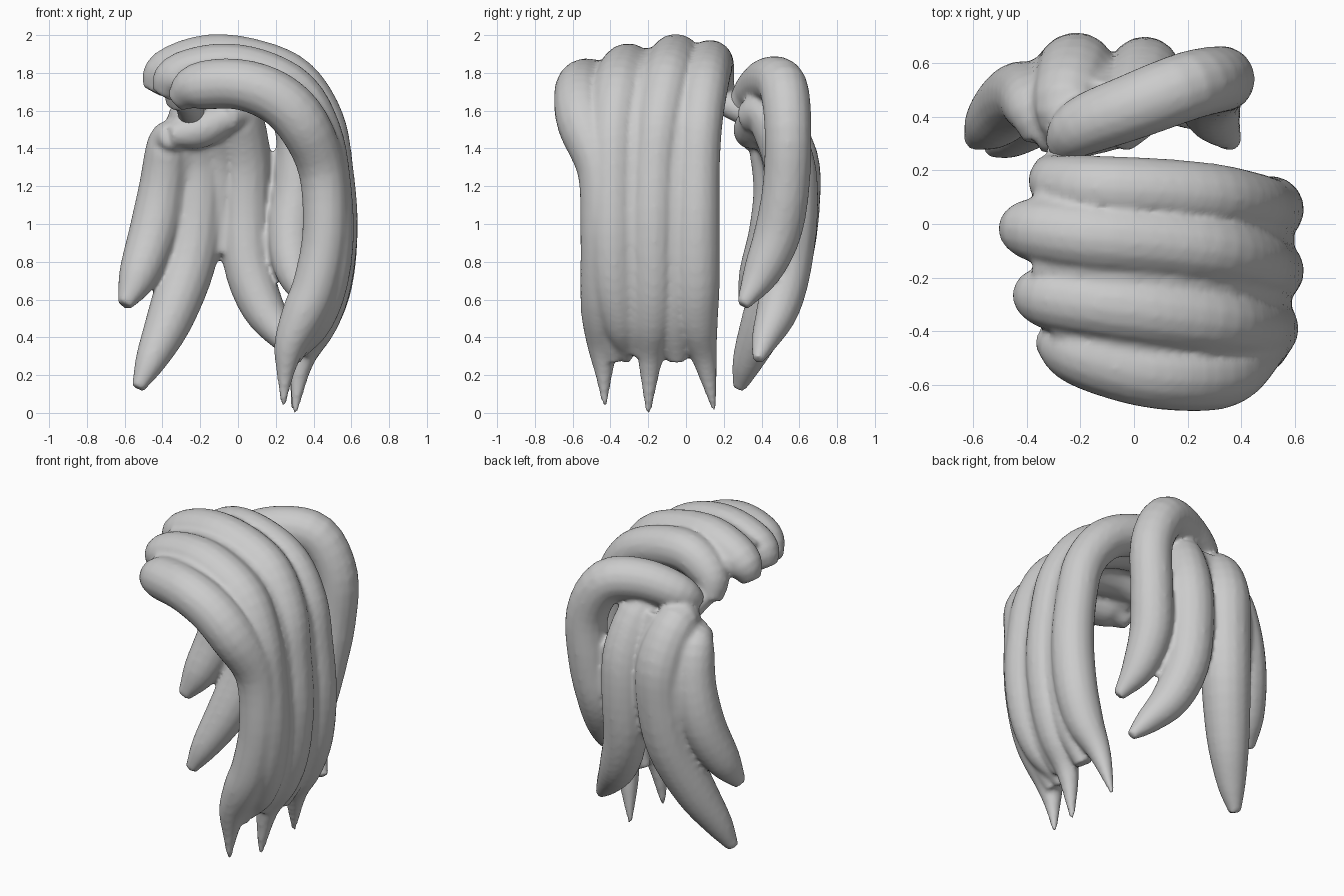
import bpy, bmesh, math
from mathutils import Vector

SIDES = 16
STEPS = 4

grey = bpy.data.materials.new("light_grey")
grey.diffuse_color = (0.6, 0.6, 0.6, 1)


def spline(points):
    """Catmull-Rom through (x, y, z, radius) points."""
    p = [Vector(q) for q in points]
    p = [2 * p[0] - p[1]] + p + [2 * p[-1] - p[-2]]
    out = []
    for i in range(1, len(p) - 2):
        a, b, c, d = p[i - 1:i + 3]
        for s in range(STEPS):
            t = s / STEPS
            out.append(0.5 * (2 * b + (c - a) * t + (2 * a - 5 * b + 4 * c - d) * t * t
                              + (3 * b - a - 3 * c + d) * t ** 3))
    return out + [p[-2]]


def strand(bm, points):
    """Tapered round lock swept along a path, capped at both ends."""
    path = spline(points)
    pos = [q.to_3d() for q in path]
    rings = []
    side = None
    for i, c in enumerate(pos):
        tan = (pos[min(i + 1, len(pos) - 1)] - pos[max(i - 1, 0)]).normalized()
        if side is None:
            side = tan.orthogonal()
        side = (side - tan * side.dot(tan)).normalized()
        up = tan.cross(side)
        r = max(path[i][3], 0.012)
        rings.append([bm.verts.new(c + r * (math.cos(a) * side + math.sin(a) * up))
                      for a in (2 * math.pi * k / SIDES for k in range(SIDES))])
    for r0, r1 in zip(rings, rings[1:]):
        for k in range(SIDES):
            n = (k + 1) % SIDES
            bm.faces.new((r0[k], r0[n], r1[n], r1[k]))
    bm.faces.new(rings[0][::-1])
    bm.faces.new(rings[-1])


def blended(name, strands):
    """Fuse several locks into one softly creased body."""
    bm = bmesh.new()
    for s in strands:
        strand(bm, s)
    bmesh.ops.recalc_face_normals(bm, faces=bm.faces[:])
    me = bpy.data.meshes.new(name)
    bm.to_mesh(me)
    bm.free()
    me.materials.append(grey)
    ob = bpy.data.objects.new(name, me)
    bpy.context.collection.objects.link(ob)
    rm = ob.modifiers.new("fuse", 'REMESH')
    rm.mode = 'VOXEL'
    rm.voxel_size = 0.015
    rm.use_smooth_shade = True
    sm = ob.modifiers.new("soften", 'SMOOTH')
    sm.factor = 0.5
    sm.iterations = 5


def web(a, b, radius, first, last):
    """Filler running midway between two neighbouring locks."""
    mid = [(Vector(p) + Vector(q)) / 2 for p, q in zip(a, b)][first:last]
    return [(m[0], m[1], m[2], min(radius, m[3] * .8)) for m in mid]


# large swept locks arching over the top and down the right side
front = [
    (-.33, -.42, 1.65, .06), (-.22, -.47, 1.725, .125), (0, -.54, 1.74, .135),
    (.2, -.56, 1.67, .14), (.345, -.54, 1.525, .14), (.445, -.45, 1.28, .125),
    (.46, -.44, .95, .12), (.41, -.44, .68, .12), (.345, -.44, .52, .115),
    (.275, -.44, .36, .085), (.25, -.435, .2, .045), (.24, -.43, .035, .012)]
second = [
    (-.4, -.26, 1.68, .06), (-.33, -.27, 1.77, .12), (-.12, -.3, 1.82, .135),
    (.1, -.33, 1.79, .14), (.3, -.36, 1.68, .14), (.42, -.385, 1.48, .13),
    (.47, -.39, 1.25, .125), (.49, -.39, .95, .125), (.46, -.38, .68, .12),
    (.4, -.35, .48, .1), (.33, -.32, .35, .06), (.3, -.31, .27, .02)]
third = [
    (-.45, -.02, 1.7, .06), (-.38, -.02, 1.8, .12), (-.15, -.05, 1.87, .135),
    (.1, -.07, 1.84, .135), (.3, -.1, 1.745, .135), (.435, -.14, 1.54, .13),
    (.485, -.165, 1.3, .125), (.51, -.175, 1, .125), (.485, -.175, .7, .12),
    (.42, -.18, .48, .11), (.34, -.19, .28, .065), (.3, -.2, 0, .014)]
rear = [
    (-.31, .2, 1.62, .07), (-.28, .15, 1.75, .11), (-.12, .13, 1.845, .125),
    (.1, .12, 1.825, .125), (.3, .1, 1.73, .125), (.435, .075, 1.54, .12),
    (.485, .06, 1.3, .12), (.51, .055, 1, .125), (.485, .055, .7, .125),
    (.42, .06, .48, .11), (.34, .1, .28, .065), (.29, .15, .015, .012)]
joint = [(-.3, .12, 1.7, .07), (-.26, .25, 1.62, .07), (-.24, .36, 1.58, .08)]
blended("crown_locks", [
    front, second, third, rear, joint,
    web(front, second, .095, 1, 11), web(second, third, .09, 1, 11),
    web(third, rear, .09, 1, 11)])

# locks hanging at the back
right = [
    (-.27, .28, 1.62, .07), (-.2, .36, 1.7, .11), (0, .44, 1.76, .125),
    (.2, .515, 1.725, .13), (.32, .54, 1.5, .125), (.31, .53, 1.2, .125),
    (.28, .485, .95, .125), (.3, .4, .74, .1), (.37, .3, .57, .035)]
inner_right = [
    (-.08, .32, 1.56, .08), (0, .43, 1.58, .12), (.04, .54, 1.35, .135),
    (.04, .565, 1.1, .135), (.05, .54, .8, .13), (.13, .49, .56, .115),
    (.25, .42, .39, .075), (.34, .38, .28, .03)]
inner_left = [
    (-.25, .32, 1.53, .08), (-.25, .44, 1.55, .13), (-.22, .55, 1.35, .15),
    (-.22, .56, 1.1, .15), (-.26, .52, .8, .145), (-.36, .42, .5, .125),
    (-.46, .33, .28, .085), (-.53, .28, .13, .035)]
left = [
    (-.34, .32, 1.47, .07), (-.37, .43, 1.43, .11), (-.4, .48, 1.2, .125),
    (-.45, .46, .95, .13), (-.53, .38, .72, .105), (-.6, .31, .57, .04)]
band = [(-.36, .33, 1.47, .06), (-.2, .35, 1.5, .1), (-.02, .36, 1.58, .07)]
web_middle = [(-.13, .43, 1.57, .11), (-.1, .52, 1.35, .1),
              (-.1, .54, 1.1, .08), (-.1, .52, .84, .05)]
web_side = [(-.3, .44, 1.5, .1), (-.31, .52, 1.25, .11),
            (-.34, .51, 1, .1), (-.39, .46, .78, .06)]
blended("back_locks", [right, inner_right, inner_left, left, band,
                       web_middle, web_side])
